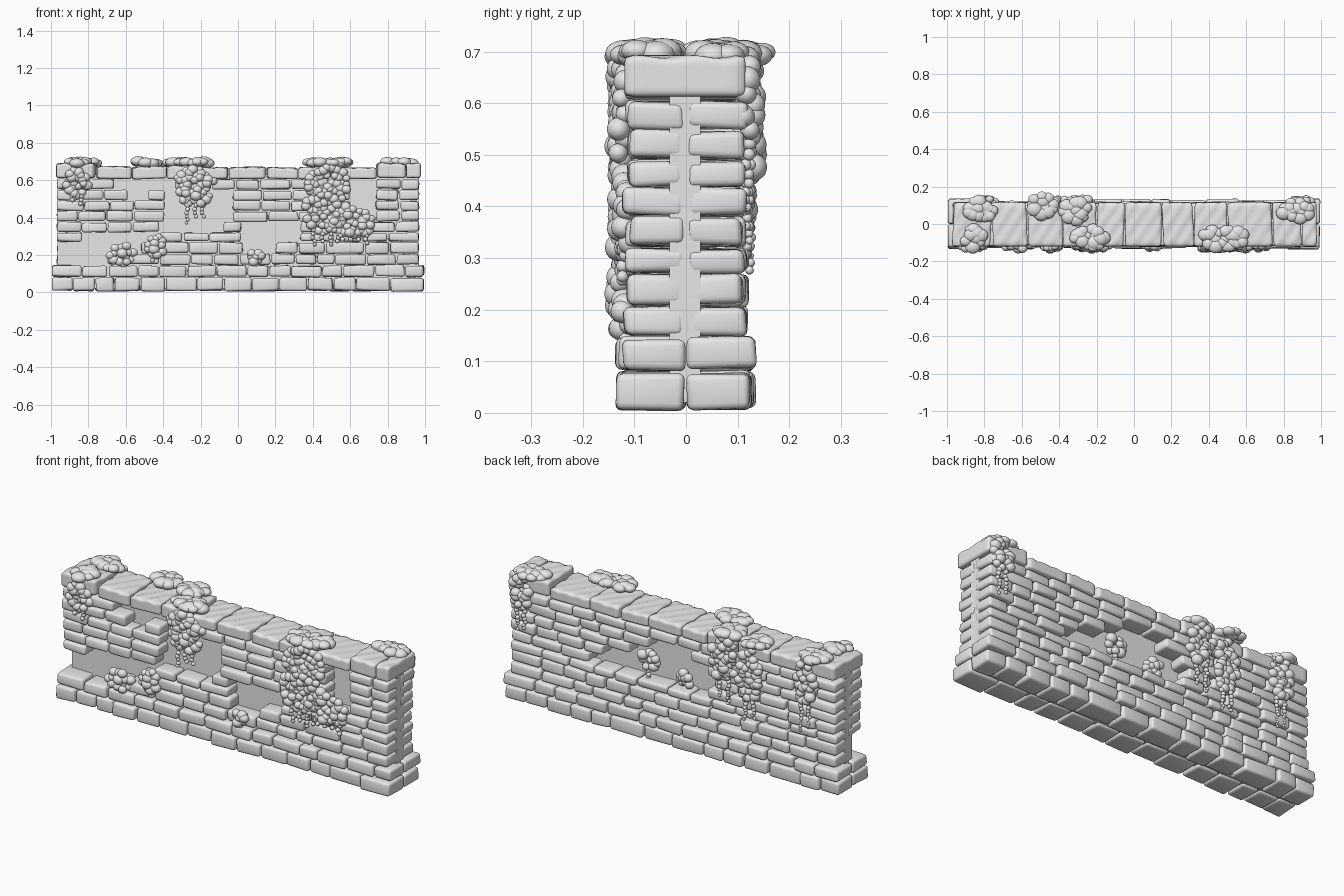
import bpy, bmesh, math, random
from mathutils import Vector, Matrix

if "Cube" in bpy.data.objects:
    bpy.data.objects.remove(bpy.data.objects["Cube"])

random.seed(11)
R = random.uniform

grey = bpy.data.materials.new("stone_grey")
grey.diffuse_color = (0.8, 0.8, 0.8, 1)
grey.use_nodes = True
grey.node_tree.nodes["Principled BSDF"].inputs["Base Color"].default_value = grey.diffuse_color


def finish(name, bm, smooth=True):
    for f in bm.faces:
        f.smooth = smooth
    bmesh.ops.recalc_face_normals(bm, faces=bm.faces[:])
    me = bpy.data.meshes.new(name)
    bm.to_mesh(me)
    bm.free()
    me.materials.append(grey)
    ob = bpy.data.objects.new(name, me)
    bpy.context.collection.objects.link(ob)


def add_box(bm, lo, hi, jitter=0.0):
    lo, hi = Vector(lo), Vector(hi)
    mid, size = (lo + hi) / 2, hi - lo
    for v in bmesh.ops.create_cube(bm, size=1)["verts"]:
        v.co = Vector(mid[i] + v.co[i] * size[i] + R(-jitter, jitter) for i in range(3))


# Flat mortar core behind the stones
bm = bmesh.new()
add_box(bm, (-0.965, -0.032, 0.02), (0.965, 0.028, 0.63))
finish("mortar_core", bm, False)

# Stone courses, with fallen stones given as (x start, x end, first course, last course)
levels = [0.008, 0.083, 0.148, 0.207, 0.272, 0.322, 0.38, 0.438, 0.493, 0.551, 0.608]
front_gaps = [(-1, -0.7, 2, 2), (-1, -0.52, 3, 3), (-0.83, -0.42, 4, 4), (-0.42, -0.08, 5, 5),
              (0.03, 0.2, 3, 3), (0.02, 0.33, 4, 5), (-0.39, -0.03, 6, 8), (-0.59, -0.48, 8, 8),
              (-0.66, -0.34, 9, 9), (0.6, 0.735, 6, 9)]
back_gaps = [(-0.2, 0.5, 5, 5), (-0.24, 0.42, 6, 6), (-0.2, 0.26, 7, 7), (-0.1, 0.15, 8, 8)]


def spans(i, gaps):
    """Stretches of one course left standing between its gaps."""
    end = 0.996 if i < 2 else 0.97
    x, out = -end, []
    for a, b in sorted(g[:2] for g in gaps if g[2] <= i <= g[3]):
        if a > x:
            out.append((x, a))
        x = b
    return out + [(x, end)]


def lay(bm, a, b, z0, z1, side, depth):
    n = max(1, round((b - a) / 0.145))
    widths = [R(0.7, 1.3) for _ in range(n)]
    x, k = a, (b - a) / sum(widths)
    for w in widths:
        y, inner = side * (depth + R(-0.007, 0.007)), side * 0.003
        dz = R(-0.002, 0.004)
        add_box(bm, (x + 0.003, min(y, inner), z0 + dz),
                (x + w * k - 0.003, max(y, inner), z1 + dz), 0.004)
        x += w * k


for label, gaps, side in (("front", front_gaps, -1), ("back", back_gaps, 1)):
    for i in range(10):
        bm = bmesh.new()
        for a, b in spans(i, gaps):
            lay(bm, a, b, levels[i], levels[i + 1] - 0.005, side, 0.128 if i < 2 else 0.115)
        bmesh.ops.bevel(bm, geom=bm.edges[:], offset=0.013, segments=3,
                        profile=0.5, affect='EDGES', clamp_overlap=True)
        finish(f"{label}_stone_course_{i + 1}", bm)

# Coping slabs, raised at both ends
joints = [-0.97, -0.76, -0.57, -0.38, -0.2, -0.05, 0.15, 0.32, 0.5, 0.74, 0.895, 0.98]
for i, (a, b) in enumerate(zip(joints, joints[1:])):
    z0, z1 = (0.612, 0.69) if i in (0, 9, 10) else (0.607, 0.67 + R(-0.008, 0.008))
    bm = bmesh.new()
    bmesh.ops.create_cube(bm, size=1)
    bmesh.ops.subdivide_edges(bm, edges=bm.edges[:], cuts=11, use_grid_fill=True)
    half = Vector(((b - a) / 2 - 0.003, 0.117, (z1 - z0) / 2))
    mid = Vector(((a + b) / 2, -0.002, (z0 + z1) / 2))
    skew, tilt = R(-0.06, 0.06), R(-0.04, 0.04)
    for v in bm.verts:
        p = Vector(v.co[j] * 2 * half[j] for j in range(3))
        # rounded rim
        core = Vector(max(0.013 - half[j], min(half[j] - 0.013, p[j])) for j in range(3))
        if (p - core).length > 0:
            p = core + (p - core).normalized() * 0.013
        # diagonal chisel ridges on the top
        if p.z > 0:
            p.z += 0.003 * math.sin((p.x - p.y * 0.7) * 85)
        p.z += tilt * p.x
        p.x += skew * p.y
        v.co = p + mid
    finish(f"coping_slab_{i + 1}", bm)


# Rounded foliage
def ball(bm, p, r, squash=(1, 1, 1), fine=3):
    m = Matrix.Translation(p) @ Matrix.Diagonal((*squash, 1))
    bmesh.ops.create_icosphere(bm, subdivisions=fine, radius=r, matrix=m)


def scatter(n, rx, ry):
    """Evenly spread points in an ellipse, each the best of several candidates."""
    pts = []
    for _ in range(n):
        tries = []
        for _ in range(10):
            t, s = R(0, 2 * math.pi), math.sqrt(R(0, 1))
            tries.append(Vector((rx * s * math.cos(t), ry * s * math.sin(t))))
        pts.append(max(tries, key=lambda q: min([(q - o).length for o in pts], default=1)))
    return pts


def drape(bm, side, x, z, rx, rz, drop, y=0.12):
    for p in scatter(round(3400 * rx * rz) + 4, rx, rz):
        at = (x + p.x, side * (y + R(-0.012, 0.012)), z + p.y)
        ball(bm, at, 0.026 * R(0.75, 1.15), (1, 0.9, 0.9))
    # strands of shrinking beads trailing below
    count = round(rx * 32) if drop else 0
    for k in range(count):
        sx = x + rx * 0.8 * ((2 * k + 1) / count - 1)
        sz, r = z - rz * 0.7, 0.014
        stop = z - rz - drop * R(0.6, 1)
        while sz > stop:
            ball(bm, (sx + R(-0.006, 0.006), side * (y + R(-0.005, 0.005)), sz), r, fine=2)
            sz -= r * 1.6
            r = max(0.007, r * 0.94)


def crown(bm, x, y, rx):
    for p in scatter(round(200 * rx), rx, 0.048):
        at = (x + p.x, y + p.y, 0.696 + R(-0.006, 0.006))
        ball(bm, at, 0.032 * R(0.8, 1.2), (1.1, 1, 0.7))


# Clumps resting on the coping: x, y, half width
bm = bmesh.new()
for x, y, rx in [(-0.82, 0.075, 0.075), (-0.86, -0.075, 0.045), (-0.49, 0.1, 0.06),
                 (-0.31, 0.07, 0.065), (-0.24, -0.075, 0.08), (0.48, -0.075, 0.11),
                 (0.86, 0.07, 0.075)]:
    crown(bm, x, y, rx)
finish("coping_foliage", bm)

# Clumps hanging on the faces: x, z, half width, half height, strand drop
front_drapes = [(-0.86, 0.59, 0.06, 0.075, 0.05), (-0.23, 0.61, 0.105, 0.05, 0),
                (-0.23, 0.53, 0.08, 0.06, 0.11), (0.48, 0.59, 0.12, 0.08, 0),
                (0.47, 0.44, 0.11, 0.12, 0.07), (0.62, 0.38, 0.11, 0.075, 0.06),
                (-0.62, 0.205, 0.065, 0.055, 0), (-0.44, 0.25, 0.055, 0.05, 0.04),
                (0.095, 0.19, 0.03, 0.03, 0.03)]
back_drapes = [(-0.79, 0.57, 0.055, 0.1, 0.2), (-0.31, 0.57, 0.07, 0.11, 0.15),
               (-0.46, 0.52, 0.06, 0.14, 0.13), (0.9, 0.6, 0.055, 0.08, 0.13)]
for label, side, drapes in (("front", -1, front_drapes), ("back", 1, back_drapes)):
    for i, d in enumerate(drapes):
        bm = bmesh.new()
        drape(bm, side, *d)
        finish(f"{label}_hanging_foliage_{i + 1}", bm)

# Tufts growing inside the rear gap
bm = bmesh.new()
drape(bm, 1, 0.17, 0.41, 0.045, 0.045, 0.06, 0.07)
drape(bm, 1, -0.05, 0.37, 0.04, 0.035, 0, 0.08)
finish("rear_gap_foliage", bm)
